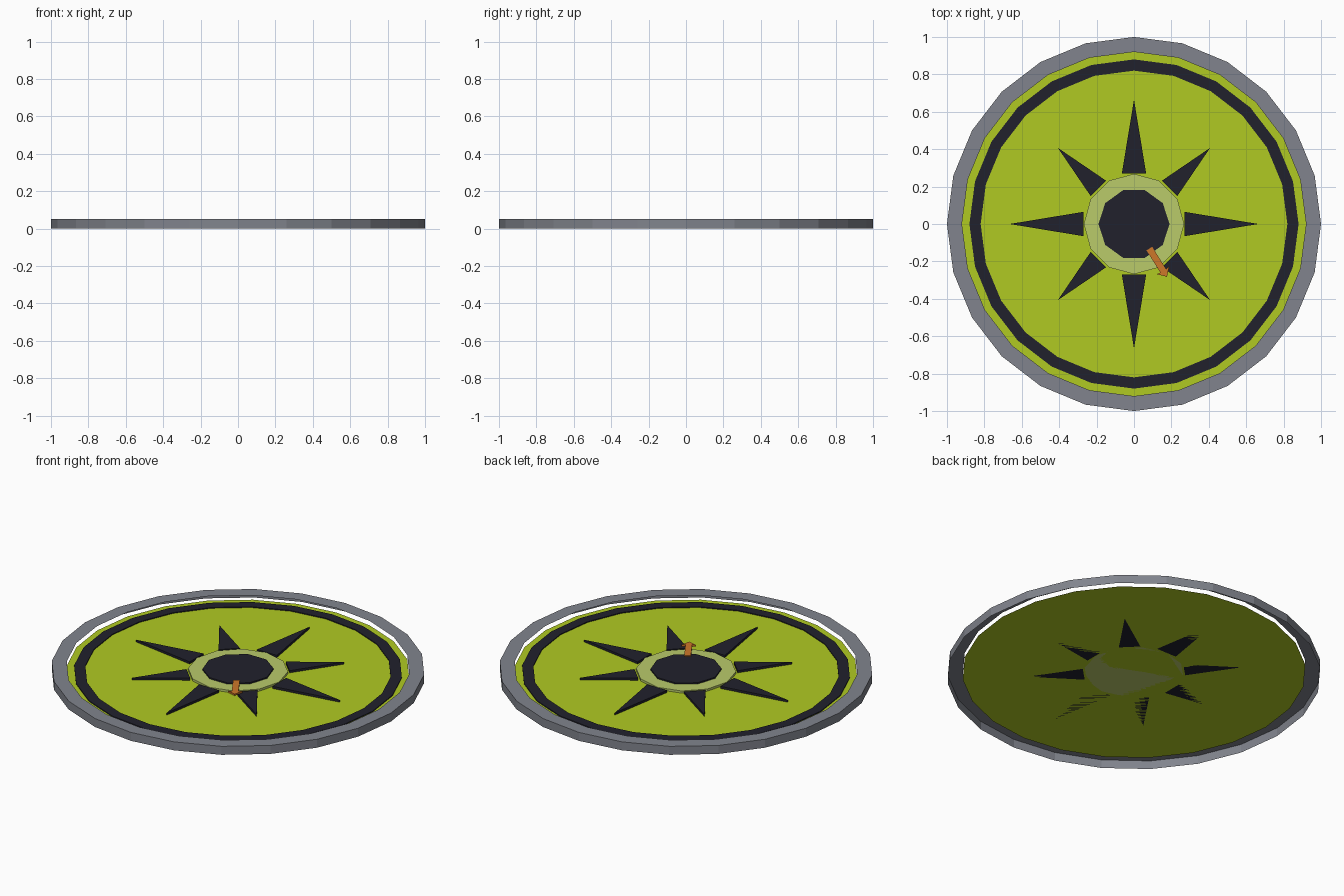
import bpy, bmesh
from math import sin, cos, pi, radians
from mathutils import Matrix

cube = bpy.data.objects.get("Cube")
if cube:
    bpy.data.objects.remove(cube, do_unlink=True)


def material(name, r, g, b):
    linear = [((c / 255 + 0.055) / 1.055) ** 2.4 for c in (r, g, b)] + [1]
    mat = bpy.data.materials.new(name)
    mat.use_nodes = True
    mat.diffuse_color = linear
    mat.node_tree.nodes["Principled BSDF"].inputs["Base Color"].default_value = linear
    return mat


grey = material("rim grey", 129, 132, 141)
lime = material("lime green", 176, 202, 34)
pale = material("pale green", 186, 203, 106)
dark = material("near black", 33, 33, 44)
orange = material("orange", 206, 119, 42)


def finish(name, bm, mat):
    mesh = bpy.data.meshes.new(name)
    bm.to_mesh(mesh)
    bm.free()
    mesh.materials.append(mat)
    obj = bpy.data.objects.new(name, mesh)
    bpy.context.collection.objects.link(obj)
    return obj


def circle(radius, sides):
    return [(radius * cos(2 * pi * i / sides), radius * sin(2 * pi * i / sides))
            for i in range(sides)]


def plate(name, outline, z0, z1, mat, angle=0):
    """Flat outline raised from z0 to z1; a single face when both are equal."""
    bm = bmesh.new()
    face = bm.faces.new([bm.verts.new((x, y, z0)) for x, y in outline])
    if z1 > z0:
        top = bmesh.ops.extrude_face_region(bm, geom=[face], use_keep_orig=True)["geom"]
        moved = [v for v in top if isinstance(v, bmesh.types.BMVert)]
        bmesh.ops.translate(bm, verts=moved, vec=(0, 0, z1 - z0))
        bmesh.ops.recalc_face_normals(bm, faces=bm.faces[:])
    bm.transform(Matrix.Rotation(angle, 4, "Z"))
    return finish(name, bm, mat)


def lathe(name, profile, sides, mat):
    """Open band through the (radius, height) points of the profile."""
    bm = bmesh.new()
    rings = [[bm.verts.new((x, y, z)) for x, y in circle(r, sides)] for r, z in profile]
    for low, high in zip(rings, rings[1:]):
        for i in range(sides):
            j = (i + 1) % sides
            bm.faces.new((low[i], low[j], high[j], high[i]))
    return finish(name, bm, mat)


# Hollow outer rim: wall and top lip only
lathe("outer_rim", [(1, 0), (1, 0.05), (0.92, 0.05)], 24, grey)

# Face plate and its dark border
plate("face_disc", circle(0.92, 24), 0.024, 0.024, lime)
lathe("border_ring", [(0.88, 0.024), (0.88, 0.029), (0.82, 0.029), (0.82, 0.024)], 24, dark)

# Eight spikes, long on the axes and short between them
for i in range(8):
    tip, half = ((0.665, 0.065), (0.575, 0.058))[i % 2]
    plate(f"spike_{i + 1}", [(0.27, -half), (tip, 0), (0.27, half)],
          0.024, 0.037, dark, i * pi / 4)

# Raised centre
plate("centre_collar", circle(0.268, 12), 0.024, 0.037, pale)
plate("centre_hub", circle(0.19, 10), 0.037, 0.045, dark)

# Pointer arrow lying across the edge of the hub
arrow = [(0.155, -0.018), (0.295, -0.018), (0.292, -0.039),
         (0.333, 0), (0.292, 0.039), (0.295, 0.018), (0.155, 0.018)]
plate("pointer_arrow", arrow, 0.039, 0.049, orange, radians(-58))
